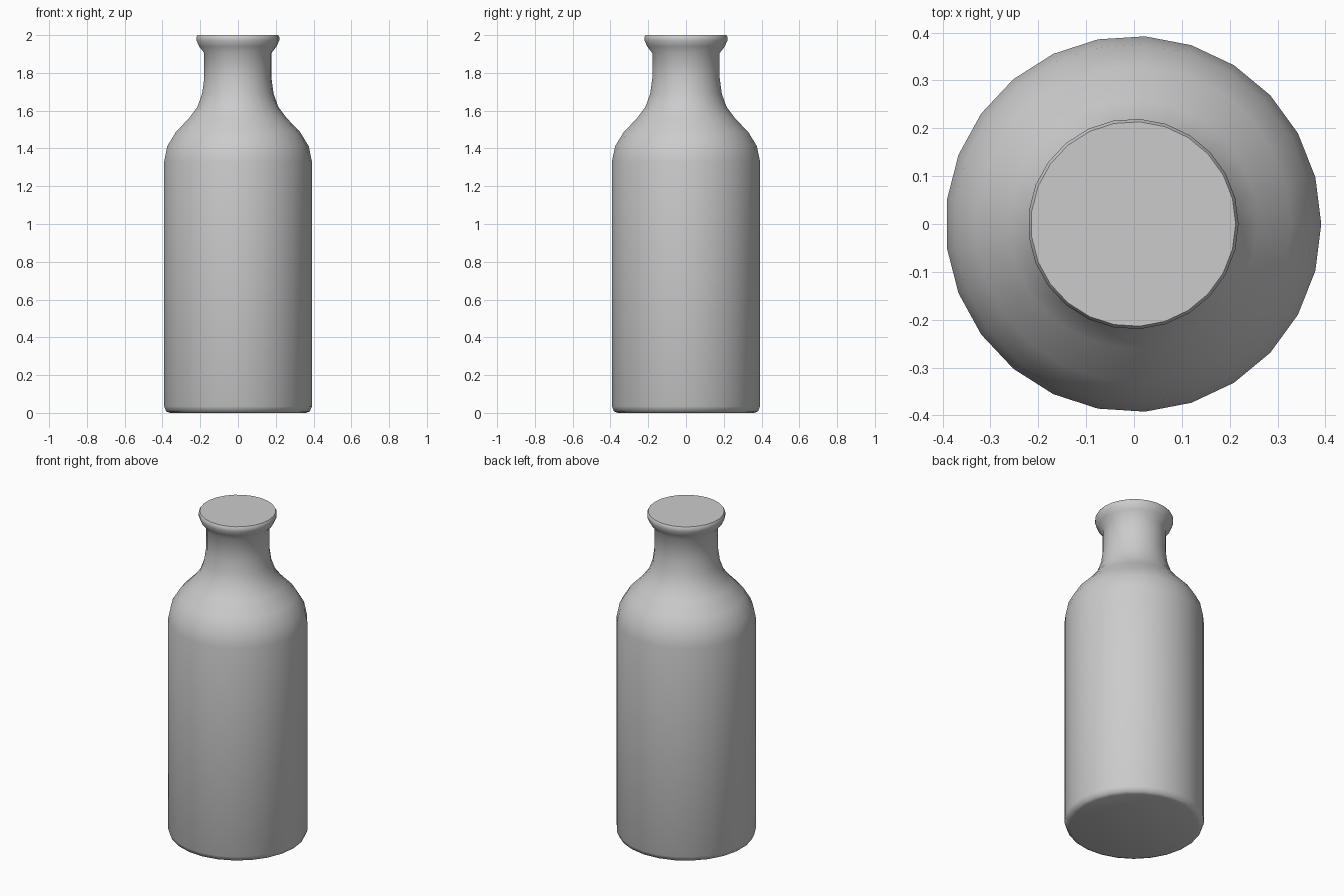
import bpy, bmesh, math

if "Cube" in bpy.data.objects:
    bpy.data.objects.remove(bpy.data.objects["Cube"])

SIDES = 25

# Silhouette from base to lip: (radius, height)
PROFILE = [
    (0.362, 0.0), (0.382, 0.008), (0.393, 0.035),
    (0.393, 1.33), (0.376, 1.412), (0.33, 1.487), (0.26, 1.56),
    (0.215, 1.62), (0.19, 1.69), (0.179, 1.77),
    (0.179, 1.905), (0.206, 1.94), (0.22, 1.972), (0.22, 1.99), (0.214, 2.0),
]


def lathe(name, profile, sides, x_shift=0.0):
    """Revolve a profile around z and cap both ends."""
    bm = bmesh.new()
    rings = []
    for r, z in profile:
        rings.append([bm.verts.new((r * math.cos(2 * math.pi * i / sides) + x_shift,
                                    r * math.sin(2 * math.pi * i / sides), z))
                      for i in range(sides)])
    for low, high in zip(rings, rings[1:]):
        for i in range(sides):
            j = (i + 1) % sides
            bm.faces.new((low[i], low[j], high[j], high[i]))
    bm.faces.new(rings[0][::-1])
    bm.faces.new(rings[-1])
    mesh = bpy.data.meshes.new(name)
    bm.to_mesh(mesh)
    bm.free()
    obj = bpy.data.objects.new(name, mesh)
    bpy.context.collection.objects.link(obj)
    return obj


# Bottle: body, shoulder, neck and flared lip in one closed surface
bottle = lathe("bottle", PROFILE, SIDES, -0.0015)
bpy.context.view_layer.objects.active = bottle
bottle.select_set(True)
bpy.ops.object.shade_smooth_by_angle(angle=math.radians(50))
